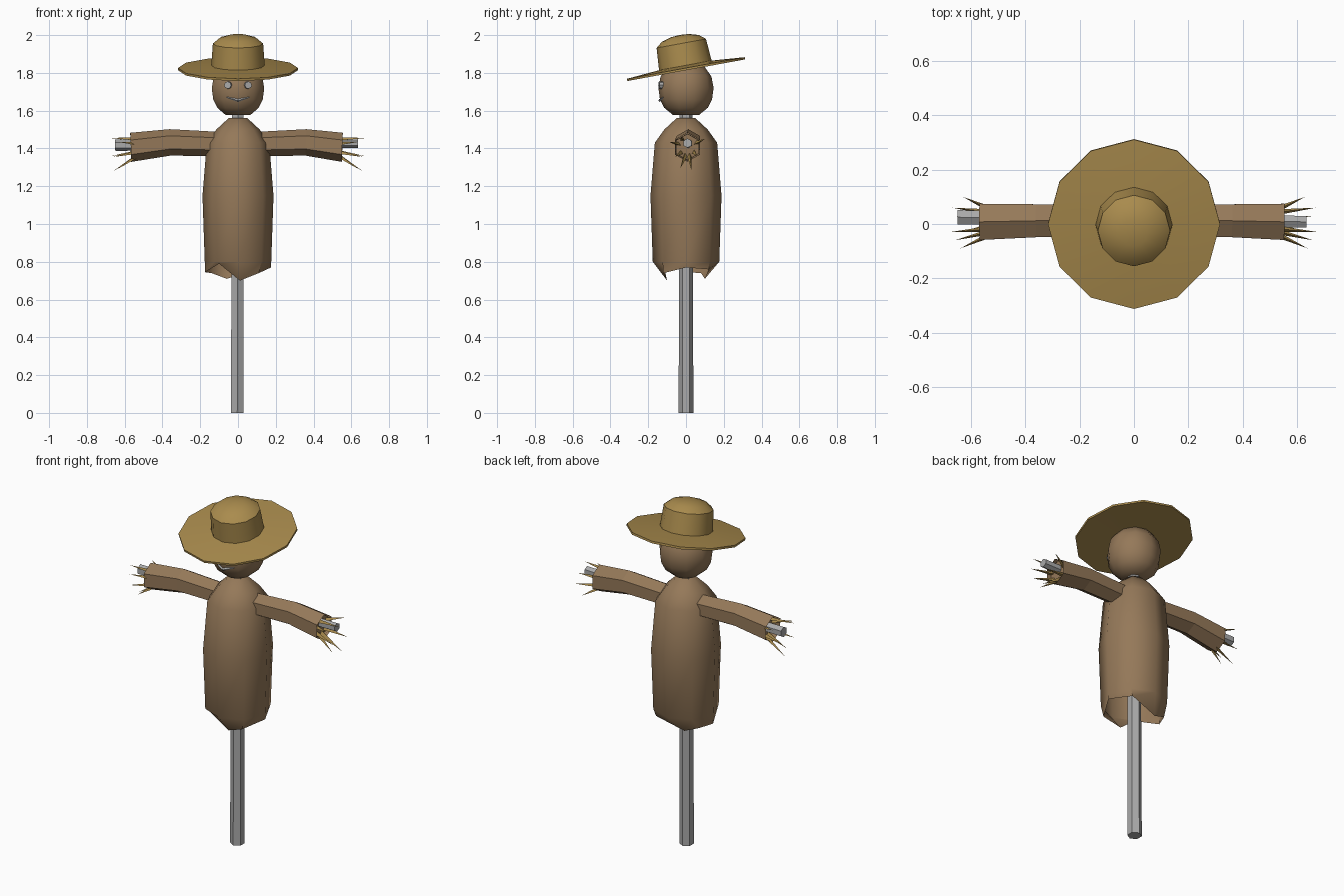
import bpy, bmesh, math
from mathutils import Vector

if "Cube" in bpy.data.objects:
    bpy.data.objects.remove(bpy.data.objects["Cube"])


def material(name, rgb):
    m = bpy.data.materials.new(name)
    m.diffuse_color = (*rgb, 1)
    m.use_nodes = True
    m.node_tree.nodes["Principled BSDF"].inputs["Base Color"].default_value = m.diffuse_color
    return m


SACK = material("brown sackcloth", (0.30, 0.19, 0.10))
STRAW = material("golden straw", (0.40, 0.26, 0.075))
WOOD = material("grey wood", (0.40, 0.40, 0.40))


def tube(name, pts, radii, sides, mat, smooth=0, caps=(True, True), ring0=None):
    """Rings of given radius along a path, all square to its overall direction."""
    pts = [Vector(p) for p in pts]
    t = (pts[-1] - pts[0]).normalized()
    ref = Vector((0, 0, 1)) if abs(t.z) < 0.9 else Vector((0, 1, 0))
    side = t.cross(ref).normalized()
    up = side.cross(t)
    bm = bmesh.new()
    rings = []
    for p, r in zip(pts, radii):
        ring = []
        for k in range(sides):
            a = math.tau * k / sides
            ring.append(bm.verts.new(p + r * (math.cos(a) * up + math.sin(a) * side)))
        rings.append(ring)
    for v, co in zip(rings[0], ring0 or []):
        v.co = co
    for a, b in zip(rings, rings[1:]):
        for k in range(sides):
            n = (k + 1) % sides
            bm.faces.new((a[k], a[n], b[n], b[k]))
    if caps[0] and radii[0] > 0:
        bm.faces.new(rings[0])
    if caps[1] and radii[-1] > 0:
        bm.faces.new(rings[-1])
    bmesh.ops.remove_doubles(bm, verts=bm.verts, dist=1e-5)
    bmesh.ops.recalc_face_normals(bm, faces=bm.faces)
    me = bpy.data.meshes.new(name)
    bm.to_mesh(me)
    bm.free()
    me.materials.append(mat)
    ob = bpy.data.objects.new(name, me)
    bpy.context.collection.objects.link(ob)
    if smooth:
        bpy.ops.object.select_all(action='DESELECT')
        ob.select_set(True)
        bpy.context.view_layer.objects.active = ob
        bpy.ops.object.shade_smooth_by_angle(angle=math.radians(smooth))
    return ob


def lathe(name, profile, base, axis, sides, mat, smooth, **kw):
    """Profile of (radius, height) turned around an axis."""
    base, axis = Vector(base), Vector(axis).normalized()
    return tube(name, [base + axis * h for _, h in profile],
                [r for r, _ in profile], sides, mat, smooth, **kw)


UP = (0, 0, 1)

# Wooden post and crossbar
tube("post", [(-0.004, 0, 0), (0, 0, 1.62)], [0.039, 0.035], 6, WOOD)
tube("crossbar", [(-0.65, 0.025, 1.417), (0.635, 0.008, 1.428)], [0.030, 0.025], 6, WOOD)

# Sack body with ragged open hem (order: back, left, front, right)
hem = [(-0.06, 0.10, 0.71), (-0.14, 0.08, 0.74), (-0.175, 0, 0.745), (-0.10, -0.12, 0.79),
       (0.01, -0.10, 0.70), (0.11, -0.12, 0.74), (0.175, 0, 0.77), (0.11, 0.12, 0.76)]
lathe("sack_body", [(0.15, 0.70), (0.176, 0.80), (0.188, 1.15), (0.165, 1.43), (0.115, 1.50), (0.05, 1.56)],
      (0, 0, 0), UP, 8, SACK, 50, caps=(False, True), ring0=hem)

# Head
lathe("head", [(0.07, 1.578), (0.115, 1.615), (0.138, 1.66), (0.146, 1.72), (0.135, 1.78), (0.10, 1.83), (0, 1.86)],
      (0, 0, 0), UP, 10, SACK, 50)

# Button eyes and mouth
for s, tag in ((-1, "left"), (1, "right")):
    tube("eye_" + tag, [(s * 0.050, -0.12, 1.735), (s * 0.055, -0.143, 1.735)],
         [0.021, 0.019], 8, WOOD)
    tube("mouth_" + tag, [(s * 0.06, -0.118, 1.671), (0, -0.140, 1.654)],
         [0.004, 0.008], 4, WOOD)

# Tilted straw hat
TILT = (0, -0.18, 0.98)
HAT = (0, 0, 1.82)
lathe("hat_brim", [(0, 0), (0.14, -0.001), (0.317, -0.006), (0.317, 0.006), (0.14, 0.02), (0, 0.021)],
      HAT, TILT, 12, STRAW, 35)
lathe("hat_crown", [(0.142, 0.012), (0.133, 0.138), (0.10, 0.165), (0.05, 0.18), (0, 0.184)],
      HAT, TILT, 12, STRAW, 35)

# Sleeves with straw poking out of the cuffs
tips = [(0.68, -0.03, 1.455), (0.63, 0.10, 1.45), (0.64, -0.09, 1.435), (0.67, 0.06, 1.36),
        (0.66, -0.06, 1.355), (0.66, 0.03, 1.28), (0.63, -0.03, 1.295)]
for s, tag in ((-1, "left"), (1, "right")):
    end = 0.568 if s < 0 else 0.552
    tube("sleeve_" + tag,
         [(s * 0.08, 0.012, 1.423), (s * 0.36, 0.012, 1.432), (s * end, 0.008, 1.406)],
         [0.064, 0.070, 0.077], 6, SACK, caps=(True, False))
    # cloth closing the inside of the cuff
    tube("cuff_inside_" + tag, [(s * 0.50, 0.008, 1.41), (s * 0.53, 0.008, 1.408)],
         [0.07, 0.07], 6, SACK)
    for i, tip in enumerate(tips):
        out = Vector((0, tip[1], tip[2] - 1.41)).normalized() * 0.045
        root = Vector((s * 0.52, 0.008, 1.41)) + out
        tube(f"straw_{tag}_{i + 1}", [root, (s * tip[0], tip[1], tip[2])],
             [0.013, 0], 3, STRAW)
